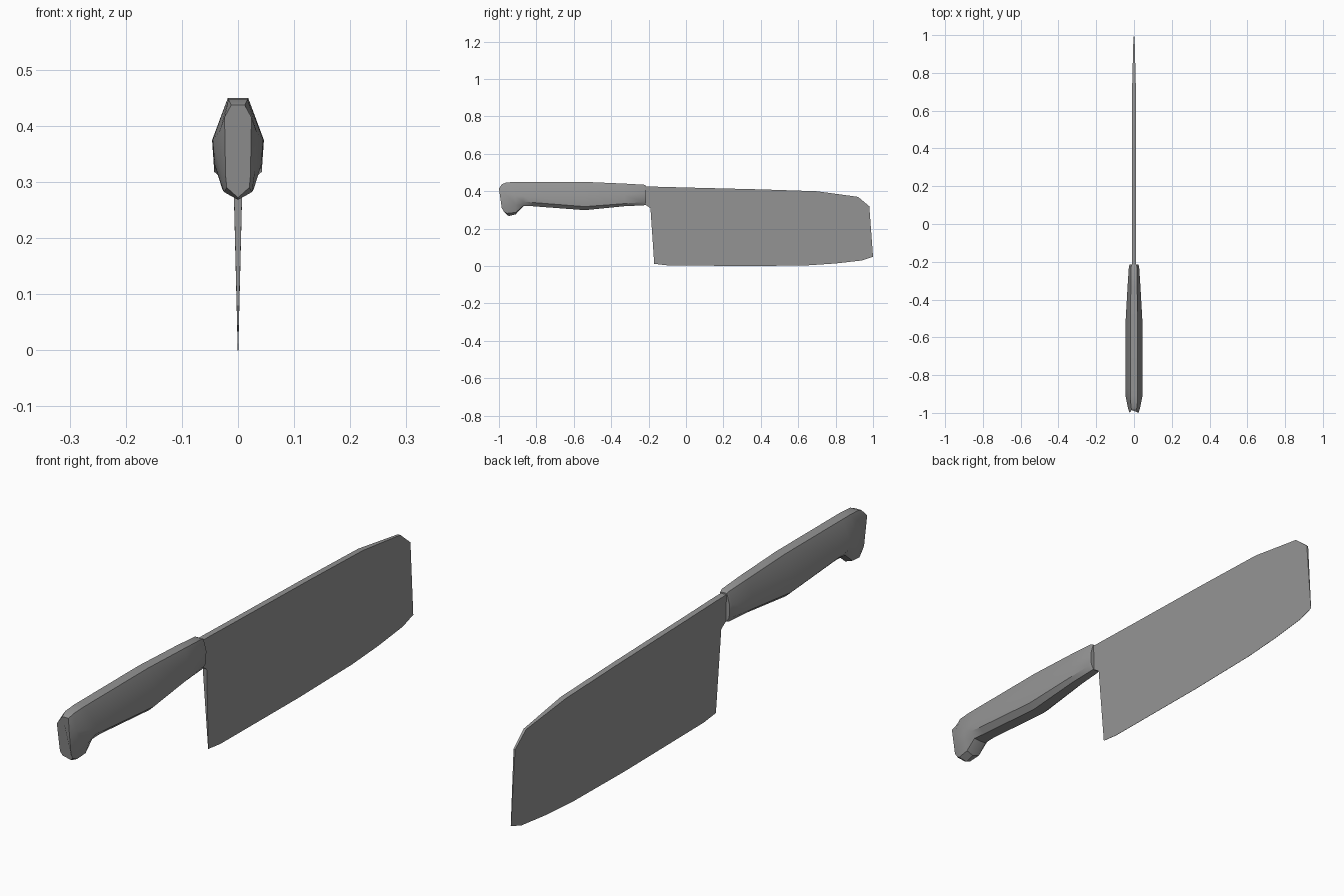
import bpy, bmesh, math

cube = bpy.data.objects.get("Cube")
if cube:
    bpy.data.objects.remove(cube, do_unlink=True)

steel = bpy.data.materials.new("steel grey")
steel.use_nodes = True
GREY = (0.3, 0.3, 0.3, 1)
steel.diffuse_color = GREY
steel.node_tree.nodes["Principled BSDF"].inputs["Base Color"].default_value = GREY


def loft(name, rings, angle):
    """Skin closed rings of points, cap both ends and shade."""
    bm = bmesh.new()
    loops = [[bm.verts.new(p) for p in ring] for ring in rings]
    for a, b in zip(loops, loops[1:]):
        for i in range(len(a)):
            j = (i + 1) % len(a)
            bm.faces.new((a[i], a[j], b[j], b[i]))
    bm.faces.new(loops[0])
    bm.faces.new(loops[-1])
    bmesh.ops.remove_doubles(bm, verts=bm.verts, dist=0.0001)
    bmesh.ops.recalc_face_normals(bm, faces=bm.faces)
    mesh = bpy.data.meshes.new(name)
    bm.to_mesh(mesh)
    bm.free()
    mesh.materials.append(steel)
    obj = bpy.data.objects.new(name, mesh)
    bpy.context.collection.objects.link(obj)
    bpy.ops.object.select_all(action="DESELECT")
    obj.select_set(True)
    bpy.context.view_layer.objects.active = obj
    bpy.ops.object.shade_smooth_by_angle(angle=math.radians(angle))
    return obj


# Blade: a wedge thinning to the cutting edge and toward the tip
def half_thickness(y, z):
    taper = 1 - 2.2 * max(0, y - 0.7)
    return max(0.0005, 0.026 * z * taper)


def blade_ring(spine, edge):
    (ys, zs), (ye, ze) = spine, edge
    s, e = half_thickness(ys, zs), half_thickness(ye, ze)
    return [(s, ys, zs), (-s, ys, zs), (-e, ye, ze), (e, ye, ze)]


spine = [(-.22, .425), (-.2, .425), (-.18, .425), (0, .42), (.4, .41),
         (.7, .4), (.92, .37), (.98, .32), (.98, .32)]
edge = [(-.22, .33), (-.19, .31), (-.17, .012), (-.1, .004), (.35, 0),
        (.65, .004), (.8, .014), (.94, .03), (1, .05)]
loft("blade", [blade_ring(s, e) for s, e in zip(spine, edge)], 20)


# Handle: faceted grip with a hooked pommel
def handle_ring(y, top, top_w, mid, width, low, low_w, under, bottom, lean=0):
    half = [(top_w, y + lean / 3, top), (width, y, mid),
            (width * .92, y + lean / 3, low), (low_w, y + lean * .6, under)]
    mirrored = [(-px, py, pz) for px, py, pz in reversed(half)]
    return half + [(0, y + lean, bottom)] + mirrored


stations = [
    # butt and pommel
    (-1, .437, .012, .415, .024, .31, .02, .29, .272, .045),
    (-.97, .447, .017, .39, .033, .32, .025, .282, .268, .025),
    (-.91, .45, .018, .375, .045, .33, .028, .287, .277),
    (-.87, .45, .018, .375, .046, .345, .026, .322, .32),
    # grip
    (-.82, .45, .018, .375, .046, .34, .022, .32, .32),
    (-.54, .45, .018, .372, .046, .318, .022, .299, .299),
    (-.33, .441, .017, .38, .034, .334, .017, .32, .32),
    # collar
    (-.225, .435, .015, .39, .027, .342, .014, .325, .325),
    (-.215, .43, .013, .39, .024, .345, .012, .328, .328),
]
loft("handle", [handle_ring(*s) for s in stations], 32)
